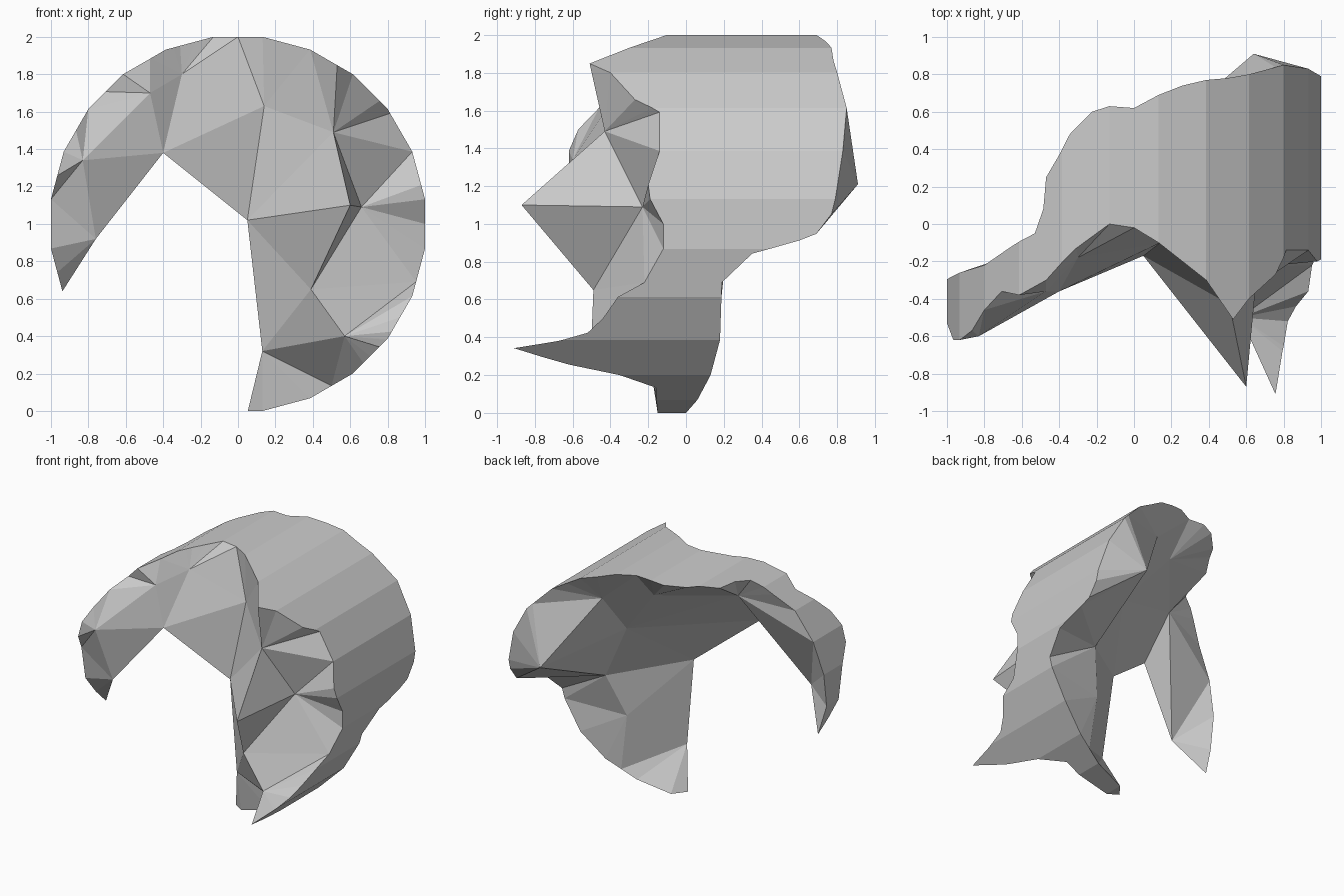
import bpy, bmesh, math
from mathutils import Vector

if "Cube" in bpy.data.objects:
    bpy.data.objects.remove(bpy.data.objects["Cube"])

SIDES = 24
STEP = 360 / SIDES

# broken front and back rims of the cylinder wall: (angle, y)
FRONT = [(-87, -.1), (-82.5, -.15), (-60, -.16), (-52.5, -.35), (-48, -.62), (-45, -.75),
         (-41, -.91), (-38, -.68), (-35, -.52), (-30, -.44), (-22.5, -.36), (-18, -.22),
         (-7.5, -.12), (0, -.12), (7.5, -.19), (12, -.2), (22.5, -.14), (36, -.14),
         (41, -.27), (52.5, -.4), (58, -.51), (63, -.4), (67.5, -.3), (82.5, -.1),
         (90, -.02), (97.5, 0), (108, -.13), (118, -.3), (127.5, -.38), (135, -.36),
         (142.5, -.46), (150, -.57), (157.5, -.62), (165, -.62), (172.5, -.53),
         (187.5, -.48), (195, -.4), (201, -.31)]
BACK = [(-87, -.1), (-82.5, 0), (-67.5, .06), (-52.5, .13), (-37.5, .18), (-18, .19),
        (-9, .35), (-5, .6), (-3, .69), (3, .77), (7.5, .79), (22.5, .83), (37.5, .85),
        (52.5, .8), (60, .78), (67.5, .77), (75, .74), (82.5, .69), (90, .62), (97.5, .63),
        (103, .6), (110, .48), (113, .38), (118, .25), (119, .08), (122, -.05),
        (132, -.13), (142.5, -.22), (157.5, -.26), (187.5, -.33), (201, -.31)]

# large fracture points inside the wall
INNER = {
    'low': (.13, -.2, .32), 'notch': (.57, -.5, .4), 'shelf': (.39, -.49, .65),
    'spike': (.6, -.87, 1.1), 'dent': (.66, -.23, 1.09), 'brow': (.51, -.43, 1.49),
    'crown': (.14, -.1, 1.63), 'chip1': (-.3, -.18, 1.8), 'chip2': (-.47, -.36, 1.7),
    'chip3': (-.83, -.6, 1.34), 'core': (.05, -.17, 1.02), 'arch': (-.4, -.36, 1.38),
    'arm': (-.76, -.48, .92), 'm1': (.44, .11, .58), 'm2': (.55, .22, .91),
    'm3': (.33, .27, 1.36), 'peak': (.64, .91, 1.21), 'b1': (.3, .62, 1.74),
    'b2': (0, .4, 1.76), 'b3': (-.4, -.08, 1.68),
}


def sample(rim, a):
    for (a0, y0), (a1, y1) in zip(rim, rim[1:]):
        if a <= a1:
            return y0 + (y1 - y0) * (a - a0) / (a1 - a0)
    return rim[-1][1]


def on_wall(a, y):
    mid = round(a / STEP) * STEP          # nearest flat of the 24-sided cylinder
    r = 1 / math.cos(math.radians(a - mid))
    return Vector((r * math.cos(math.radians(a)), y, 1 + r * math.sin(math.radians(a))))


bm = bmesh.new()


def face(*vs):
    unique = list(dict.fromkeys(vs))
    if len(unique) > 2 and bm.faces.get(unique) is None:
        bm.faces.new(unique)


def zipper(a, b):
    """Fill between two chains, always taking the shorter diagonal."""
    i = j = 0
    while i < len(a) - 1 or j < len(b) - 1:
        da = (a[i + 1].co - b[j].co).length if i < len(a) - 1 else 99
        db = (a[i].co - b[j + 1].co).length if j < len(b) - 1 else 99
        if da <= db:
            face(a[i], a[i + 1], b[j])
            i += 1
        else:
            face(a[i], b[j + 1], b[j])
            j += 1


# outer cylinder wall
corners = [STEP * (k + .5) for k in range(-6, 13)]
angles = sorted({a for a, _ in FRONT + BACK} | {a for a in corners if -87 < a < 201})
front = [bm.verts.new(on_wall(a, sample(FRONT, a))) for a in angles]
back = [front[0]] + [bm.verts.new(on_wall(a, sample(BACK, a))) for a in angles[1:-1]] + [front[-1]]
for k in range(len(angles) - 1):
    face(front[k], front[k + 1], back[k + 1], back[k])

# fractured faces
P = {name: bm.verts.new(co) for name, co in INNER.items()}


def chain(names):
    return [P[n] for n in names.split()]


ridge = chain('low core arch arm')
middle = chain('low m1 m2 m3 arch arm')
zipper(front, chain('low notch shelf dent brow crown chip1 chip2 chip3 arm'))
zipper(chain('low shelf spike brow crown chip1 chip2 chip3 arm'), ridge)
for tri in ('low notch shelf', 'shelf dent spike', 'dent brow spike'):
    face(*chain(tri))
zipper(ridge, middle)
zipper(middle, chain('low m1 m2 peak b1 b2 b3 arm'))
zipper(chain('low m1 m2 peak b1 b2 b3 arm'), back)

bmesh.ops.recalc_face_normals(bm, faces=bm.faces)
mesh = bpy.data.meshes.new('broken_cylinder_shard')
bm.to_mesh(mesh)
bm.free()
bpy.context.collection.objects.link(bpy.data.objects.new('broken_cylinder_shard', mesh))
